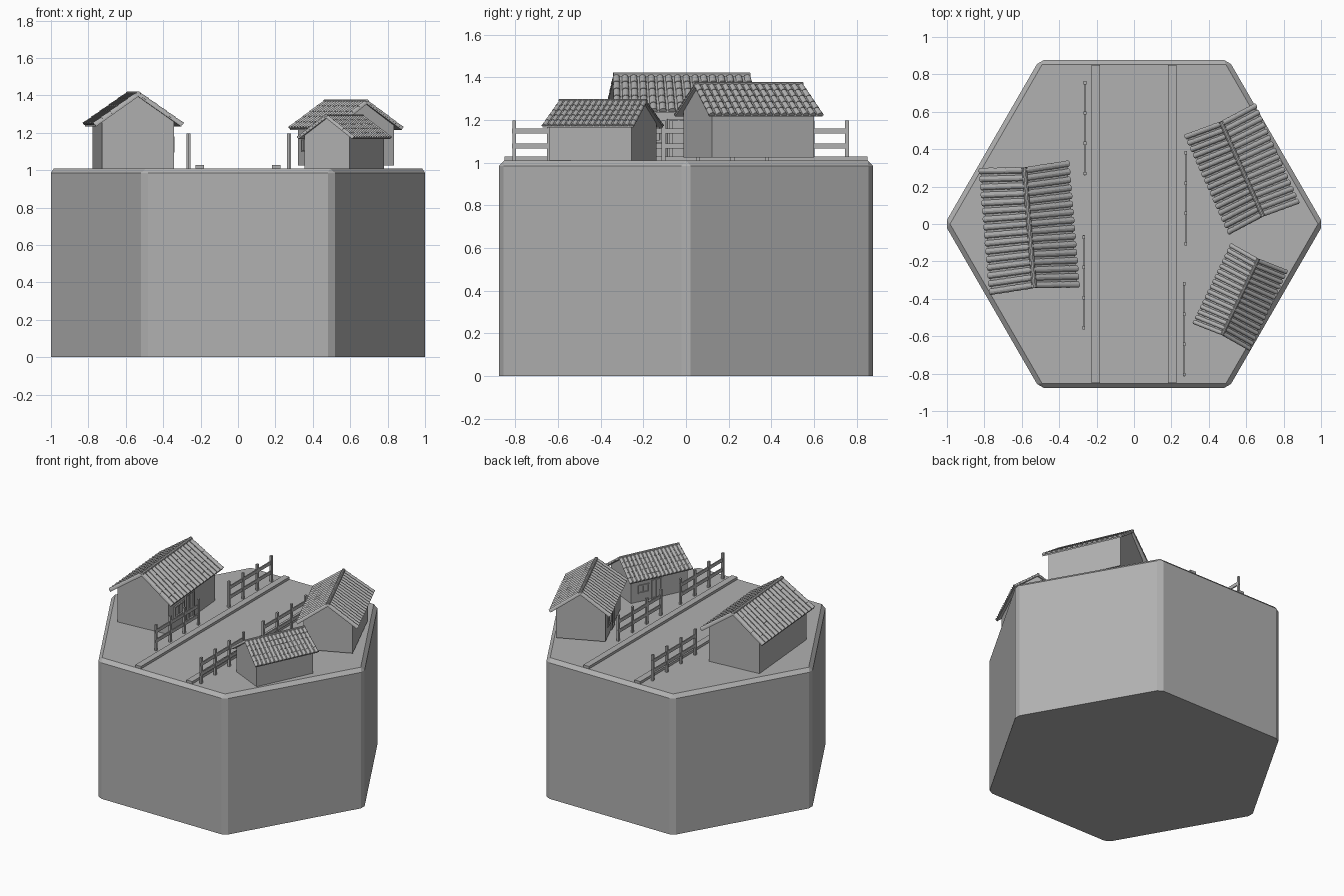
import bpy, bmesh
from math import radians, cos, sin, pi
from mathutils import Matrix, Vector

if "Cube" in bpy.data.objects:
    bpy.data.objects.remove(bpy.data.objects["Cube"])

TOP = 1.01
stone = bpy.data.materials.new("dark_grey")
stone.diffuse_color = (0.44, 0.44, 0.44, 1)
stone.use_nodes = True
stone.node_tree.nodes["Principled BSDF"].inputs["Base Color"].default_value = stone.diffuse_color


def make_object(name, bm):
    bmesh.ops.recalc_face_normals(bm, faces=bm.faces)
    mesh = bpy.data.meshes.new(name)
    bm.to_mesh(mesh)
    bm.free()
    mesh.materials.append(stone)
    ob = bpy.data.objects.new(name, mesh)
    bpy.context.collection.objects.link(ob)
    return ob


def add_box(bm, center, size):
    m = Matrix.Translation(center) @ Matrix.Diagonal((*size, 1))
    bmesh.ops.create_cube(bm, size=1, matrix=m)


def bridge(bm, a, b):
    """Closed solid between two matching point loops."""
    va, vb = [bm.verts.new(p) for p in a], [bm.verts.new(p) for p in b]
    n = len(va)
    for i in range(n):
        j = (i + 1) % n
        bm.faces.new((va[i], va[j], vb[j], vb[i]))
    bm.faces.new(va[::-1])
    bm.faces.new(vb)


# hexagonal ground block with chamfered upright and top edges
bm = bmesh.new()
ring = [(1.0125 * cos(i * pi / 3), 1.0125 * sin(i * pi / 3)) for i in range(6)]
bridge(bm, [(x, y, 0) for x, y in ring], [(x, y, TOP) for x, y in ring])
edges = [e for e in bm.edges if max(v.co.z for v in e.verts) > 0.5]
bmesh.ops.bevel(bm, geom=edges, offset=0.025, segments=1, affect='EDGES', clamp_overlap=True)
make_object("ground_block", bm)

# road kerbs
for side, label in ((-1, "left"), (1, "right")):
    bm = bmesh.new()
    add_box(bm, (side * 0.205, 0, TOP + 0.003), (0.046, 1.70, 0.03))
    make_object(f"kerb_{label}", bm)


# fences: four posts and two rails each
def fence(name, x, y0, y1):
    bm = bmesh.new()
    for i in range(4):
        y = y0 + 0.01 + (y1 - y0 - 0.02) * i / 3
        add_box(bm, (x, y, TOP + 0.087), (0.014, 0.018, 0.20))
    for z in (1.078, 1.148):
        add_box(bm, (x, (y0 + y1) / 2, z), (0.008, y1 - y0, 0.024))
    make_object(name, bm)


fence("fence_left_back", -0.262, 0.26, 0.765)
fence("fence_left_front", -0.268, -0.565, -0.06)
fence("fence_right_back", 0.276, -0.115, 0.39)
fence("fence_right_front", 0.268, -0.815, -0.31)

# house dimensions, before scaling; the door side faces +x
W, L = 0.192, 0.305            # wall half width, half length
PEAK, SLOPE = 0.383, 0.70
ROOF_W = 0.230                 # roof half width
RIDGE_L, EAVE_L = 0.322, 0.338  # roof half lengths at ridge and eave


def roof_z(x):
    return PEAK - SLOPE * x


def build_walls():
    bm = bmesh.new()
    prof = [(-W, 0), (W, 0), (W, roof_z(W)), (0, PEAK), (-W, roof_z(W))]
    bridge(bm, [(x, -L, z) for x, z in prof], [(x, L, z) for x, z in prof])
    return make_object("house_walls", bm)


def build_roof_boards():
    bm = bmesh.new()
    for s in (-1, 1):
        def end(d):
            return [(0, d * RIDGE_L, PEAK), (s * ROOF_W, d * EAVE_L, roof_z(ROOF_W)),
                    (s * ROOF_W, d * EAVE_L, roof_z(ROOF_W) + 0.014),
                    (0, d * RIDGE_L, PEAK + 0.014)]
        bridge(bm, end(-1), end(1))
    return make_object("roof_boards", bm)


def build_tiles(columns=16, rows=5):
    # overlapping rounded tiles, each slightly wider at its lower end
    bm = bmesh.new()
    for s in (-1, 1):
        normal = Vector((s * SLOPE, 0, 1)).normalized()
        for c in range(columns):
            t = 2 * c / (columns - 1) - 1

            def arc(f, r, lift):
                x = f * (ROOF_W + 0.004)
                y = t * ((RIDGE_L - 0.014) * (1 - f) + (EAVE_L - 0.014) * f)
                p = Vector((s * x, y, roof_z(x) + 0.010)) + normal * lift
                pts = []
                for k in range(7):
                    a = pi * k / 6
                    pts.append(p + Vector((0, r * cos(a), 0)) + normal * r * sin(a))
                return pts
            for i in range(rows):
                low = (i + 1.05) / rows if i < rows - 1 else 1
                bridge(bm, arc(i / rows, 0.0155, 0), arc(low, 0.0175, 0.001))
    return make_object("roof_tiles", bm)


def build_ridge_cap():
    bm = bmesh.new()
    pts = [(0.014 * cos(pi * k / 5), PEAK + 0.015 + 0.014 * sin(pi * k / 5)) for k in range(6)]
    bridge(bm, [(x, -RIDGE_L, z) for x, z in pts], [(x, RIDGE_L, z) for x, z in pts])
    return make_object("ridge_cap", bm)


def add_frame(bm, y, z0, z1, width, bars):
    x = W + 0.004
    for d in (-1, 1):
        add_box(bm, (x, y + d * width / 2, (z0 + z1) / 2), (0.012, 0.010, z1 - z0))
    for z in (z0, z1):
        add_box(bm, (x, y, z), (0.012, width + 0.010, 0.010))
    for i in range(1, bars + 1):
        add_box(bm, (x - 0.003, y - width / 2 + width * i / (bars + 1), (z0 + z1) / 2),
                (0.008, 0.006, z1 - z0))


def build_door():
    bm = bmesh.new()
    add_frame(bm, -0.03, 0.005, 0.19, 0.10, 1)
    return make_object("house_door_frame", bm)


def build_window():
    bm = bmesh.new()
    add_frame(bm, -0.17, 0.09, 0.165, 0.11, 1)
    return make_object("house_window_frame", bm)


# three houses sharing the same parts: x, y, z, turn, scale
houses = [("left", -0.560, -0.02, TOP, 4.8, 1.0),
          ("right_back", 0.577, 0.294, 1.024, 180 + 24, 0.86),
          ("right_front", 0.568, -0.39, TOP, 180 - 25.5, 0.70)]
parts = [f() for f in (build_walls, build_roof_boards, build_tiles,
                       build_ridge_cap, build_door, build_window)]
for i, (label, x, y, z, turn, scale) in enumerate(houses):
    for part in parts:
        ob = part
        if i:
            ob = bpy.data.objects.new(f"{part.data.name}_{label}", part.data)
            bpy.context.collection.objects.link(ob)
        ob.location = (x, y, z)
        ob.rotation_euler = (0, 0, radians(turn))
        ob.scale = (scale,) * 3
